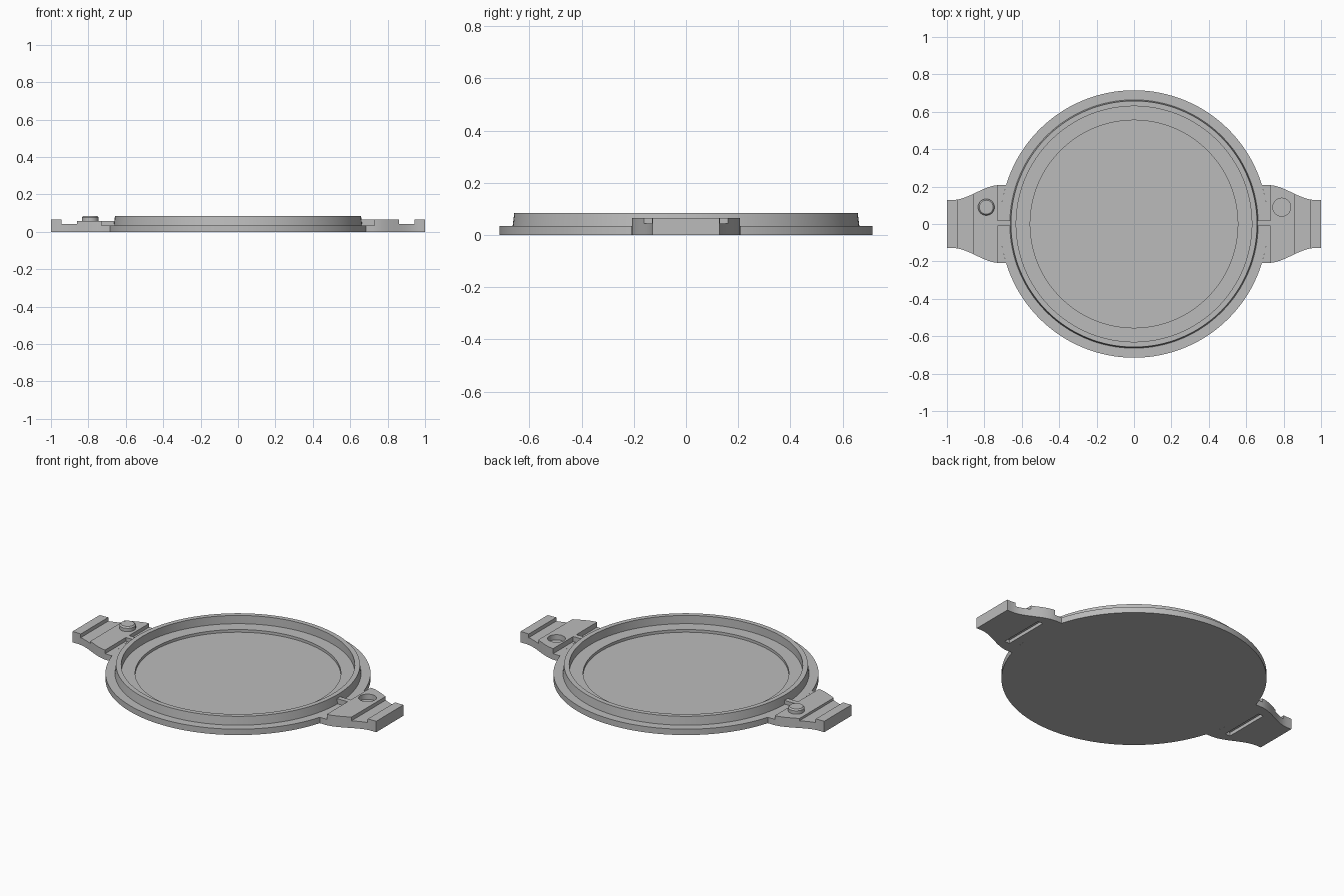
import bpy, bmesh, math

cube = bpy.data.objects.get("Cube")
if cube:
    bpy.data.objects.remove(cube, do_unlink=True)

grey = bpy.data.materials.new("plain grey")
grey.use_nodes = True
colour = (0.5, 0.5, 0.5, 1)
grey.diffuse_color = colour
grey.node_tree.nodes["Principled BSDF"].inputs["Base Color"].default_value = colour


def make_object(name, bm):
    bmesh.ops.recalc_face_normals(bm, faces=bm.faces)
    mesh = bpy.data.meshes.new(name)
    bm.to_mesh(mesh)
    bm.free()
    mesh.materials.append(grey)
    ob = bpy.data.objects.new(name, mesh)
    bpy.context.collection.objects.link(ob)
    return ob


def smooth(ob):
    bpy.ops.object.select_all(action="DESELECT")
    ob.select_set(True)
    bpy.context.view_layer.objects.active = ob
    bpy.ops.object.shade_smooth_by_angle(angle=math.radians(30))


def lathe(name, profile, steps, centre=(0, 0)):
    """Closed solid of revolution; the profile starts and ends on the axis."""
    bm = bmesh.new()
    verts = [bm.verts.new((r, 0, z)) for r, z in profile]
    edges = [bm.edges.new(pair) for pair in zip(verts, verts[1:])]
    bmesh.ops.spin(bm, geom=verts + edges, cent=(0, 0, 0), axis=(0, 0, 1),
                   angle=math.tau, steps=steps)
    bmesh.ops.remove_doubles(bm, verts=bm.verts, dist=1e-5)
    bmesh.ops.translate(bm, verts=bm.verts, vec=(*centre, 0))
    return make_object(name, bm)


def box(name, x, y, z):
    bm = bmesh.new()
    bmesh.ops.create_cube(bm, size=1)
    for v in bm.verts:
        v.co = [lim[0] if c < 0 else lim[1] for c, lim in zip(v.co, (x, y, z))]
    return make_object(name, bm)


def cut(target, cutter):
    cutter.hide_render = True
    mod = target.modifiers.new("cut", "BOOLEAN")
    mod.operation = "DIFFERENCE"
    mod.solver = "EXACT"
    mod.object = cutter
    bpy.context.view_layer.objects.active = target
    bpy.ops.object.modifier_apply(modifier=mod.name)
    bpy.data.objects.remove(cutter, do_unlink=True)


# Round tray with a flange, raised rim and stepped recess
RADIUS = 0.715
tray = lathe("round_tray", [
    (0, 0), (RADIUS, 0), (RADIUS, 0.035), (0.664, 0.035), (0.658, 0.085),
    (0.63, 0.085), (0.63, 0.036), (0.555, 0.036), (0.555, 0.02), (0, 0.02)], 128)
smooth(tray)


def half_width(x):
    """Handle side: wide at the tray, easing to a narrow tip."""
    t = min(max((x - 0.72) / 0.25, 0), 1)
    return 0.208 - 0.08 * t * t * (3 - 2 * t)


def handle(side, name, pad_top):
    def span(a, b):
        return sorted((a * side, b * side))

    # Outline: curved sides, and an arc that meets the tray edge
    xs = [0.72 + 0.28 * i / 14 for i in range(15)]
    edge = [(x, half_width(x)) for x in xs]
    spread = math.asin(0.208 / RADIUS)
    arc = [(RADIUS * math.cos(a), RADIUS * math.sin(a))
           for a in (spread * (i / 8 - 1) for i in range(17))]
    outline = edge + [(x, -y) for x, y in reversed(edge)] + arc
    bm = bmesh.new()
    face = bm.faces.new([bm.verts.new((x * side, y, 0)) for x, y in outline])
    top = bmesh.ops.extrude_face_region(bm, geom=[face])["geom"]
    bmesh.ops.translate(bm, vec=(0, 0, 0.065),
                        verts=[v for v in top if isinstance(v, bmesh.types.BMVert)])
    ob = make_object(name + "_handle", bm)

    # Step beside the rim, cross groove, lowered pad and underside slot
    wide = (-0.3, 0.3)
    cut(ob, box("step_cutter", span(0.6, 0.73), wide, (0.035, 0.2)))
    cut(ob, box("groove_cutter", span(0.86, 0.945), wide, (0.043, 0.2)))
    if pad_top < 0.065:
        cut(ob, box("pad_cutter", span(0.6, 0.9), wide, (pad_top, 0.2)))
    cut(ob, box("slot_cutter", span(0.76, 0.793), (-0.14, 0.14), (-0.1, 0.02)))
    # Narrow bridge joining the handle to the rim
    box(name + "_bridge", span(0.655, 0.73), (-0.012, 0.018), (0.03, pad_top))
    return ob


left = handle(1, "left", 0.065)
right = handle(-1, "right", 0.057)

# Round socket in one handle and matching peg on the other
cut(left, lathe("socket_cutter", [(0, 0.034), (0.048, 0.034), (0.048, 0.2), (0, 0.2)],
                48, (0.79, 0.09)))
peg = lathe("peg", [(0, 0.05), (0.044, 0.05), (0.044, 0.077), (0.037, 0.085), (0, 0.085)],
            48, (-0.79, 0.09))
for ob in (left, right, peg):
    smooth(ob)
